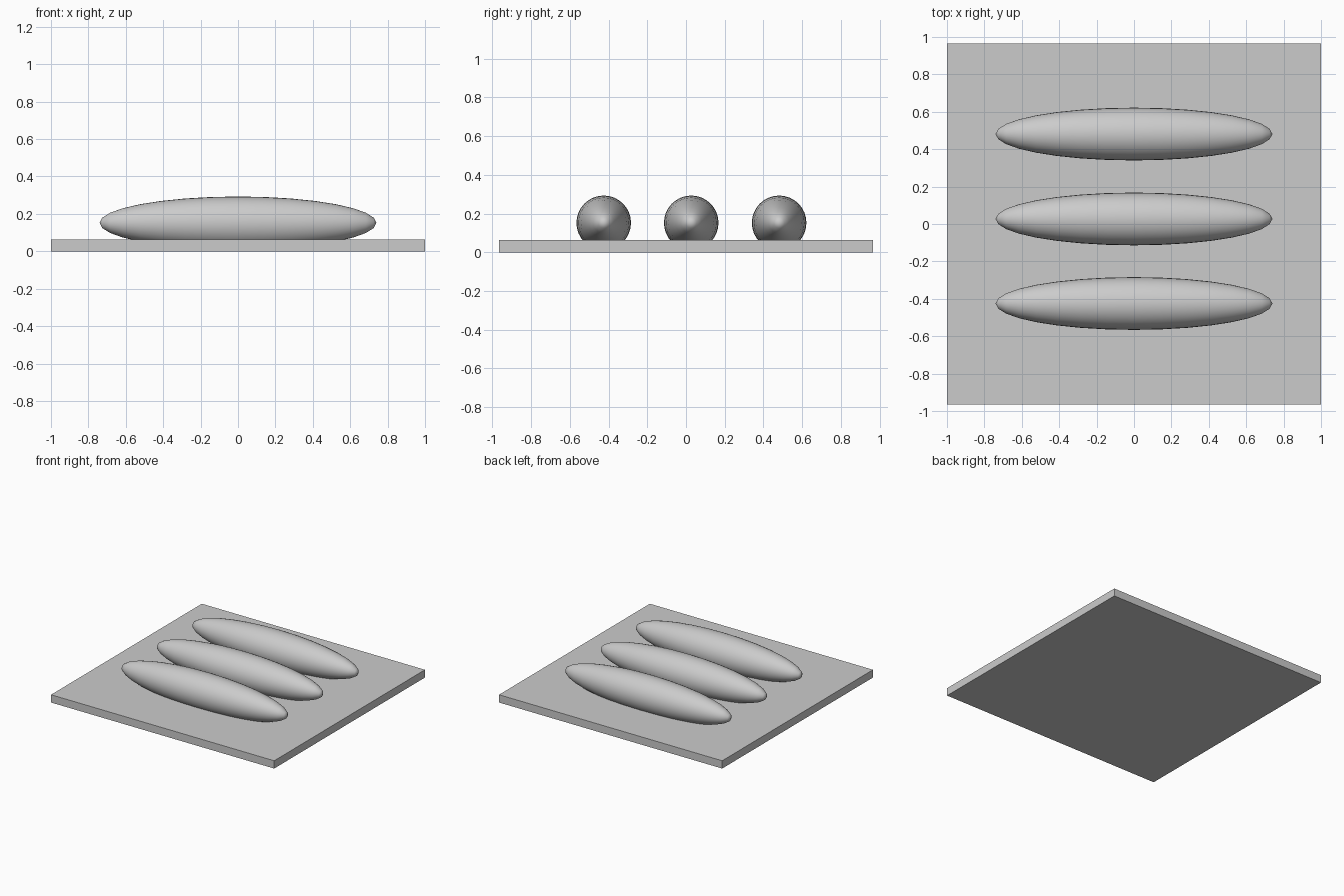
import bpy
import math

cube = bpy.data.objects.get("Cube")
if cube:
    bpy.data.objects.remove(cube, do_unlink=True)

# One plain grey for everything
GREY = (0.6, 0.6, 0.6, 1.0)
grey = bpy.data.materials.new("plain_grey")
grey.use_nodes = True
grey.diffuse_color = GREY
grey.node_tree.nodes["Principled BSDF"].inputs["Base Color"].default_value = GREY


def finish(name):
    obj = bpy.context.object
    obj.name = name
    obj.data.materials.append(grey)
    bpy.ops.object.transform_apply(location=False, rotation=True, scale=True)
    return obj


# Flat tray
TRAY_HEIGHT = 0.063
bpy.ops.mesh.primitive_cube_add(size=1, location=(0, 0, TRAY_HEIGHT / 2))
bpy.context.object.scale = (2.0, 1.93, TRAY_HEIGHT)
finish("tray")

# Three long rolls half sunk into the tray, poles along x
for name, y in (("front_roll", -0.425), ("middle_roll", 0.027), ("back_roll", 0.481)):
    bpy.ops.mesh.primitive_uv_sphere_add(
        segments=32, ring_count=16, radius=1,
        location=(0, y, 0.152), rotation=(0, math.pi / 2, 0))
    bpy.context.object.scale = (0.141, 0.141, 0.74)
    finish(name)
    bpy.ops.object.shade_smooth()
